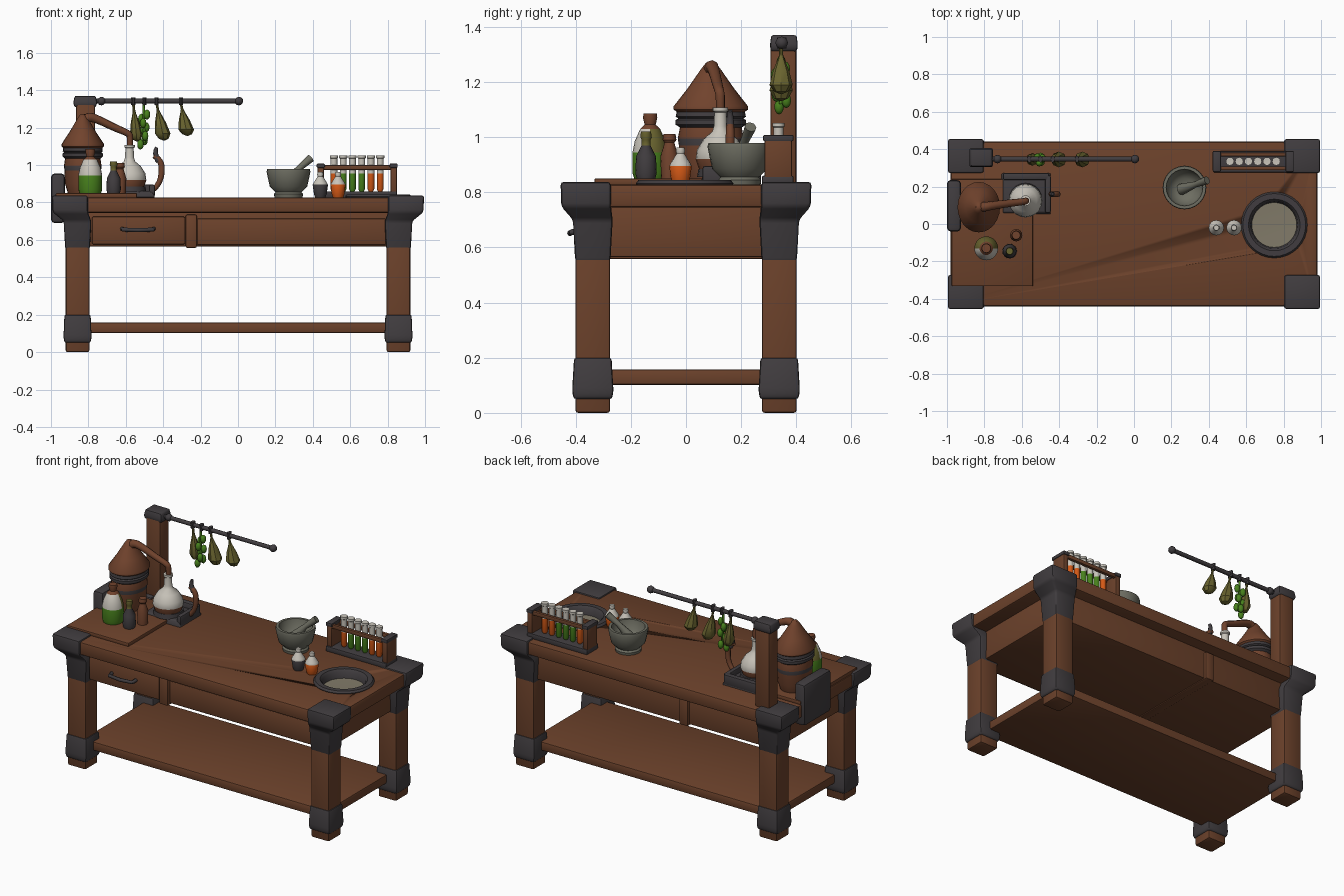
import bpy, bmesh, math
from mathutils import Vector

if "Cube" in bpy.data.objects:
    bpy.data.objects.remove(bpy.data.objects["Cube"])

def mat(name, c):
    m = bpy.data.materials.new(name)
    m.diffuse_color = (*c, 1)
    m.use_nodes = True
    m.node_tree.nodes["Principled BSDF"].inputs["Base Color"].default_value = m.diffuse_color
    return m

WOOD = mat("brown wood", (.15, .054, .024))
IRON = mat("dark iron", (.052, .046, .050))
COPPER = mat("copper", (.165, .056, .026))
GLASS = mat("white glass", (.58, .55, .49))
STONE = mat("grey stone", (.155, .155, .122))
GREEN = mat("green", (.065, .22, .012))
OLIVE = mat("olive", (.14, .125, .028))
ORANGE = mat("orange", (.66, .10, .008))
SAND = mat("sand", (.22, .195, .14))

def activate(o):
    bpy.ops.object.select_all(action='DESELECT')
    o.select_set(True)
    bpy.context.view_layer.objects.active = o

def finish(name, bm, mats):
    bmesh.ops.recalc_face_normals(bm, faces=bm.faces)
    me = bpy.data.meshes.new(name)
    bm.to_mesh(me)
    bm.free()
    for m in mats:
        me.materials.append(m)
    o = bpy.data.objects.new(name, me)
    bpy.context.collection.objects.link(o)
    activate(o)
    bpy.ops.object.shade_smooth_by_angle(angle=math.radians(40))
    return o

def loft(name, secs, m, bev=.01):
    """Stack of rectangles (z, cx, cy, half x, half y) with rounded edges."""
    bm = bmesh.new()
    rings = [[bm.verts.new((cx + a * hx, cy + b * hy, z)) for a, b in
              ((-1, -1), (1, -1), (1, 1), (-1, 1))] for z, cx, cy, hx, hy in secs]
    for r, s in zip(rings, rings[1:]):
        for i in range(4):
            j = (i + 1) % 4
            bm.faces.new((r[i], r[j], s[j], s[i]))
    bm.faces.new(rings[0][::-1])
    bm.faces.new(rings[-1])
    bmesh.ops.recalc_face_normals(bm, faces=bm.faces)
    if bev:
        bmesh.ops.bevel(bm, geom=bm.edges[:], offset=bev, segments=2, profile=.5, affect='EDGES')
    return finish(name, bm, [m])

def box(name, x0, x1, y0, y1, z0, z1, m, bev=.008):
    cx, cy, hx, hy = (x0 + x1) / 2, (y0 + y1) / 2, (x1 - x0) / 2, (y1 - y0) / 2
    return loft(name, [(z0, cx, cy, hx, hy), (z1, cx, cy, hx, hy)], m, bev)

def lathe(name, x, y, prof, seg=20, sx=1, sy=1, lean=0):
    """Turned part; each profile point is (radius, z, material of the band above)."""
    mats = list(dict.fromkeys(p[2] for p in prof))
    bm = bmesh.new()
    zt = prof[-1][1]
    rings = []
    for r, z, _ in prof:
        ox = x + lean * (zt - z)
        if r == 0:
            rings.append([bm.verts.new((ox, y, z))] * seg)
        else:
            rings.append([bm.verts.new((ox + sx * r * math.cos(t), y + sy * r * math.sin(t), z))
                          for t in (2 * math.pi * i / seg for i in range(seg))])
    for k, (a, b) in enumerate(zip(rings, rings[1:])):
        for i in range(seg):
            j = (i + 1) % seg
            vs = list(dict.fromkeys((a[i], a[j], b[j], b[i])))
            if len(vs) > 2:
                bm.faces.new(vs).material_index = mats.index(prof[k][2])
    for k in (0, -1):
        if prof[k][0] > 0:
            bm.faces.new(rings[k]).material_index = mats.index(prof[k][2])
    return finish(name, bm, mats)

def tube(name, pts, r, m, smooth=True):
    """Swept tube; each point is (x, y, z, radius factor)."""
    cu = bpy.data.curves.new(name, 'CURVE')
    cu.dimensions = '3D'
    cu.bevel_depth, cu.bevel_resolution, cu.use_fill_caps = r, 2, True
    sp = cu.splines.new('NURBS' if smooth else 'POLY')
    sp.points.add(len(pts) - 1)
    for p, q in zip(sp.points, pts):
        p.co, p.radius = (*q[:3], 1), q[3]
    if smooth:
        sp.use_endpoint_u, sp.order_u, sp.resolution_u = True, 3, 5
    cu.materials.append(m)
    o = bpy.data.objects.new(name, cu)
    bpy.context.collection.objects.link(o)
    activate(o)
    bpy.ops.object.convert(target='MESH')
    bpy.ops.object.shade_smooth_by_angle(angle=math.radians(50))

def ball(name, c, r, m, scale=(1, 1, 1)):
    bm = bmesh.new()
    bmesh.ops.create_icosphere(bm, subdivisions=2, radius=r)
    bmesh.ops.scale(bm, vec=scale, verts=bm.verts)
    bmesh.ops.translate(bm, vec=c, verts=bm.verts)
    finish(name, bm, [m])

# table top with a hole for the basin
top = box("table_top", -.98, .98, -.44, .44, .745, .828, WOOD, .012)
cutter = lathe("basin_cutter", .75, -.005, [(.135, .785, WOOD), (.135, .9, WOOD)], 32)
cutter.hide_render = True
mod = top.modifiers.new("hole", 'BOOLEAN')
mod.object, mod.solver = cutter, 'EXACT'
activate(top)
bpy.ops.object.modifier_apply(modifier="hole")
bpy.data.objects.remove(cutter)
lathe("basin", .75, -.005, [(.12, .78, IRON), (.172, .82, IRON), (.177, .832, IRON), (.168, .844, IRON),
      (.138, .844, IRON), (.126, .83, IRON), (.12, .792, SAND), (0, .788, SAND)], 32)

# apron, drawer, divider and shelf
box("apron", -.885, .885, -.365, .365, .565, .75, WOOD, .006)
box("drawer_front", -.78, -.285, -.385, -.35, .575, .725, WOOD)
box("divider", -.28, -.22, -.395, .385, .558, .735, WOOD)
box("front_panel", -.22, .79, -.378, -.35, .572, .715, WOOD)
box("shelf", -.86, .86, -.335, .335, .102, .158, WOOD)
tube("drawer_handle", [(-.62, -.38, .66, 1), (-.615, -.415, .655, 1), (-.535, -.42, .652, 1),
     (-.455, -.415, .655, 1), (-.45, -.38, .66, 1)], .011, IRON, False)

# legs with iron feet, collars and corner caps
for sx in (-1, 1):
    for sy in (-1, 1):
        x, y = sx * .858, sy * .338
        box("leg", x - .063, x + .063, y - .063, y + .063, 0, .7, WOOD, .01)
        loft("foot_band", [(.05, x, y, .07, .07), (.08, x, y, .075, .075), (.2, x, y, .07, .068)], IRON)
        loft("leg_collar", [(.55, x, y, .066, .064), (.7, x, y, .074, .072),
             (.748, sx * .897, sy * .362, .094, .09), (.838, sx * .899, sy * .364, .096, .091)], IRON, .012)

# side clamp plate, board and burner
box("side_plate", -1, -.925, -.04, .235, .69, .955, IRON, .02)
box("work_board", -.975, -.54, -.332, .24, .826, .85, WOOD, .005)
loft("burner_base", [(.826, -.577, .162, .134, .112), (.862, -.577, .162, .12, .1)], IRON, .008)
lathe("burner_ring", -.58, .13, [(.09, .855, IRON), (.085, .885, IRON), (.06, .885, IRON), (.055, .86, IRON)])
box("burner_back", -.7, -.455, .235, .272, .83, .895, IRON)
box("burner_side", -.475, -.445, .06, .26, .83, .895, IRON)

# still with cone head, pipe and receiving flask
lathe("still", -.83, .09, [(.1, .85, COPPER), (.118, .9, COPPER), (.122, .97, IRON), (.126, .995, COPPER),
      (.118, 1.035, IRON), (.134, 1.045, IRON), (.134, 1.062, IRON), (.124, 1.068, IRON), (.134, 1.074, IRON),
      (.13, 1.092, COPPER), (.142, 1.1, COPPER), (.142, 1.112, COPPER), (.09, 1.175, COPPER),
      (.035, 1.25, COPPER), (.018, 1.27, COPPER), (0, 1.274, COPPER)], 24, .8, .95)
tube("still_pipe", [(-.83, .09, 1.22, 1.3), (-.81, .09, 1.262, 1.3), (-.75, .1, 1.245, 1.1), (-.66, .112, 1.2, 1),
     (-.585, .12, 1.17, .9), (-.575, .125, 1.15, .9), (-.578, .125, 1.09, .8)], .02, COPPER)
lathe("flask", -.58, .125, [(.045, .868, COPPER), (.078, .885, COPPER), (.09, .92, GLASS), (.085, .955, GLASS),
      (.06, .995, GLASS), (.03, 1.02, GLASS), (.024, 1.04, GLASS), (.022, 1.09, GLASS), (.028, 1.095, GLASS),
      (.028, 1.108, GLASS), (0, 1.108, GLASS)])
tube("curled_handle", [(-.45, .16, .87, 1), (-.42, .16, .9, 1), (-.405, .16, .97, 1.2), (-.415, .16, 1.03, 1.1),
     (-.45, .16, 1.05, 1)], .014, COPPER)
tube("handle_tip", [(-.425, .16, 1.02, 1), (-.45, .16, 1.06, 1), (-.435, .16, 1.095, .6)], .015, IRON)

# bottles on the board; the big one has a white front above its green fill
big = lathe("big_bottle", -.79, -.13, [(.058, .85, GREEN), (.064, .87, GREEN), (.064, .945, OLIVE),
            (.056, .985, OLIVE), (.036, 1.03, COPPER), (.02, 1.045, COPPER), (.026, 1.07, COPPER),
            (.024, 1.085, COPPER), (0, 1.086, COPPER)])
big.data.materials.append(GLASS)
for p in big.data.polygons:
    if p.material_index == 1 and p.normal.y < -.1:
        p.material_index = 3
lathe("dark_bottle", -.665, -.145, [(.034, .85, IRON), (.039, .87, IRON), (.036, .93, IRON), (.016, .97, OLIVE),
      (.016, .99, OLIVE), (.021, 1, OLIVE), (.018, 1.02, OLIVE)], 16)
lathe("brown_bottle", -.63, -.06, [(.03, .85, COPPER), (.033, .93, COPPER), (.022, .965, COPPER),
      (.018, .98, COPPER), (.025, .99, COPPER), (.022, 1.012, COPPER)], 16)

# post, cap and drying rail
box("post", -.866, -.764, .306, .4, .82, 1.33, WOOD, .01)
loft("post_cap", [(1.31, -.817, .355, .056, .046), (1.33, -.817, .355, .064, .051),
     (1.37, -.817, .355, .056, .046)], IRON, .008)
tube("rail", [(-.78, .347, 1.342, 1), (.01, .347, 1.342, 1)], .013, IRON, False)
for x in (-.73, .005):
    ball("rail_knob", (x, .347, 1.342), .023, IRON)

# hanging herb bunches
for x, bottom, w, lean in ((-.56, 1.125, .034, .1), (-.435, 1.13, .042, .2), (-.305, 1.155, .042, .2)):
    h = 1.325 - bottom
    lathe("dried_herb", x, .345, [(0, bottom, OLIVE), (w * .6, bottom + .01, OLIVE), (w, bottom + h * .2, OLIVE),
          (w * .7, bottom + h * .5, OLIVE), (w * .3, bottom + h * .75, OLIVE), (.007, bottom + h * .85, OLIVE),
          (.007, 1.33, OLIVE)], 8, lean=lean)
for x in (-.56, -.5, -.435, -.305):
    lathe("herb_tie", x, .347, [(.018, 1.322, IRON), (.018, 1.362, IRON)], 10, .6, 1)
tube("green_stem", [(-.505, .345, 1.33, 1), (-.5, .345, 1.12, 1)], .007, GREEN, False)
for i in range(8):
    t = i / 7
    ball("green_leaf", (-.505 + .018 * math.cos(i * 2.3), .345 + .02 * math.sin(i * 2.3), 1.27 - .16 * t), .022,
         GREEN, (.8, .8, 1.25))

# mortar and pestle
lathe("mortar", .27, .195, [(.075, .828, STONE), (.078, .845, STONE), (.07, .855, STONE), (.1, .885, STONE),
      (.11, .93, STONE), (.117, .965, STONE), (.114, .978, STONE), (.098, .978, STONE), (.088, .92, STONE),
      (.05, .885, STONE), (0, .88, STONE)], 24)
tube("pestle", [(.25, .185, .9, 1.5), (.27, .19, .92, 1.4), (.33, .212, .985, .8), (.37, .227, 1.02, 1),
     (.39, .234, 1.037, 1.1)], .02, STONE, False)

# test tube rack
box("rack_base", .425, .85, .275, .39, .826, .86, IRON, .006)
for x in (.425, .815):
    box("rack_side", x, x + .035, .285, .385, .85, 1.0, WOOD, .006)
    box("rack_side_cap", x - .004, x + .039, .28, .39, .985, 1.008, IRON, .005)
for y in (.288, .362):
    box("rack_rail", .44, .83, y, y + .02, .975, 1.0, WOOD, .004)
for i, m in enumerate((ORANGE, GREEN, GREEN, GREEN, ORANGE, ORANGE)):
    lathe("test_tube", .513 + .0495 * i, .335, [(0, .856, m), (.012, .86, m), (.018, .872, m), (.018, .955, GLASS),
          (.018, 1.035, GLASS), (.022, 1.038, GLASS), (.022, 1.052, GLASS), (0, 1.05, GLASS)], 12)

# small flasks by the basin
for name, x, m in (("dark_flask", .44, IRON), ("orange_flask", .535, ORANGE)):
    lathe(name, x, -.02, [(.028, .828, m), (.034, .845, m), (.041, .895, GLASS), (.036, .905, GLASS),
          (.014, .94, GLASS), (.017, .95, GLASS), (.014, .962, GLASS)], 16)
